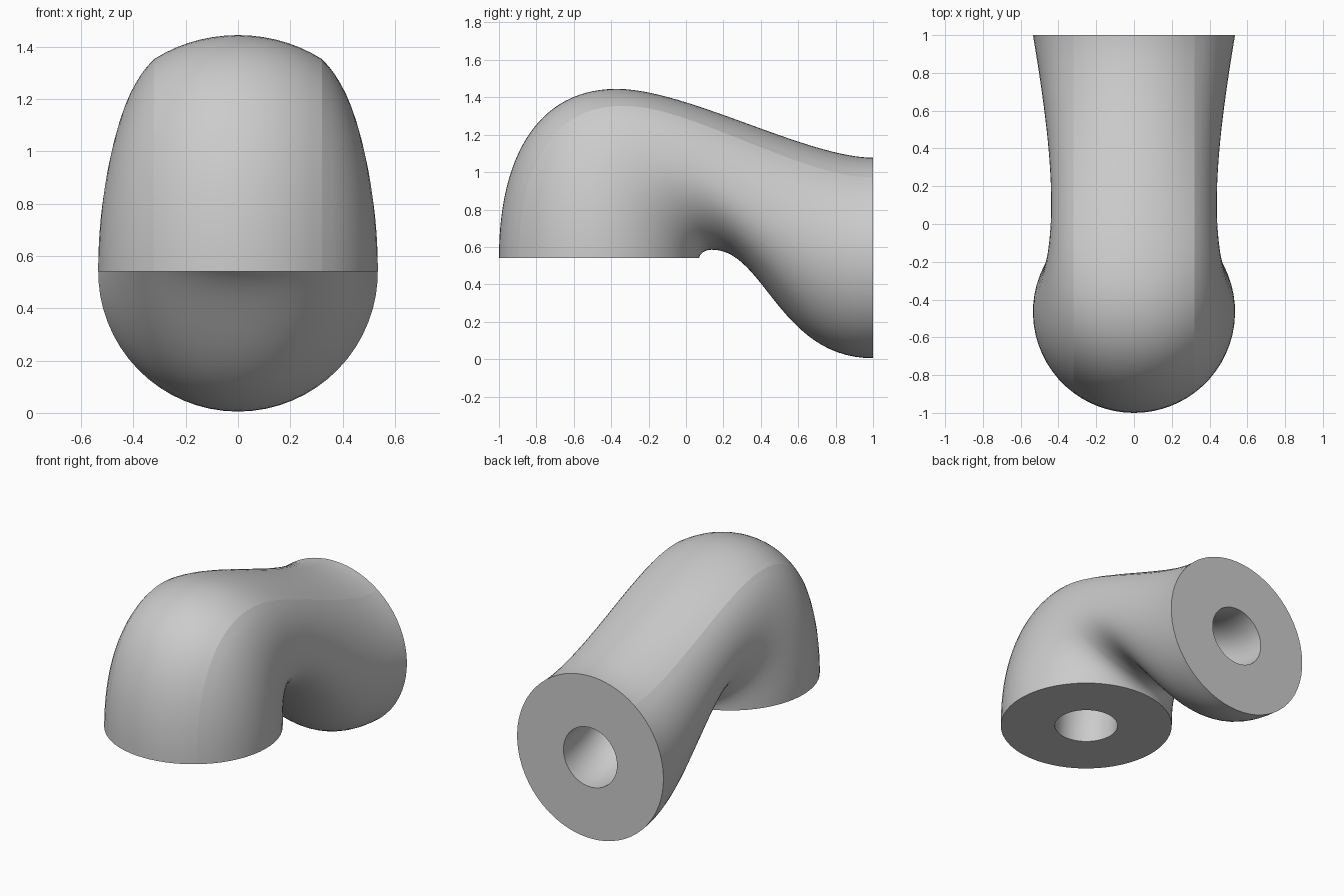
import bpy, bmesh, math
from mathutils import Vector

cube = bpy.data.objects.get("Cube")
if cube:
    bpy.data.objects.remove(cube, do_unlink=True)

R = 0.535              # radius of both round ends
BORE = 0.196           # radius of the hole
CREASE = math.asin(0.6)  # angle of the soft ridge beside the crown
STEPS = 28             # sections per half of the bend

# Rails as two joined cubic curves: (y, z) for the outer and inner side
OUTER = [[(-1, 0.54), (-1, 1.1), (-0.78, 1.445), (-0.37, 1.445)],
         [(-0.37, 1.445), (0, 1.445), (0.65, 1.077), (1, 1.077)]]
INNER = [[(0.07, 0.54), (0.075, 0.565), (0.1, 0.585), (0.14, 0.585)],
         [(0.14, 0.585), (0.42, 0.585), (0.5, 0.005), (1, 0.005)]]
# Half width along the bend
WIDTH = [[(R, 0), (R, 0), (0.475, 0), (0.45, 0)],
         [(0.45, 0), (0.415, 0), (0.465, 0), (R, 0)]]


def cubic(points, t):
    a, b, c, d = (Vector(p) for p in points)
    s = 1 - t
    return a * s**3 + b * (3 * s * s * t) + c * (3 * s * t * t) + d * t**3


def section_point(a, width, height):
    """Sideways offset and depth below the crown at angle a."""
    side = 1 if a >= 0 else -1
    a = abs(a)
    x, depth = R * math.sin(a), R * (1 - math.cos(a))
    edge_x, edge_d = R * math.sin(CREASE), R * (1 - math.cos(CREASE))
    if a > CREASE:
        depth = edge_d + (depth - edge_d) * (height - edge_d) / (2 * R - edge_d)
        if a < math.pi / 2:
            x = edge_x + (x - edge_x) * (width - edge_x) / (R - edge_x)
        else:
            x *= width / R
    return side * x, depth


# Angles round a section, mirrored left and right
half = [CREASE * i / 7 for i in range(8)]
half += [CREASE + (math.pi - CREASE) * i / 25 for i in range(1, 26)]
angles = half + [-a for a in half[-2:0:-1]]
count = len(angles)
crease_ids = (7, count - 7)

bm = bmesh.new()
skin, bore = [], []
for k in range(2 * STEPS + 1):
    seg = min(k // STEPS, 1)
    t = k / STEPS - seg
    top, low = cubic(OUTER[seg], t), cubic(INNER[seg], t)
    width = cubic(WIDTH[seg], t).x
    height = (low - top).length
    down = (low - top).normalized()
    middle = (top + low) / 2
    ring, hole = [], []
    for a in angles:
        x, depth = section_point(a, width, height)
        p = top + down * depth
        ring.append(bm.verts.new((x, p.x, p.y)))
        q = middle - down * (BORE * math.cos(a))
        hole.append(bm.verts.new((BORE * math.sin(a), q.x, q.y)))
    skin.append(ring)
    bore.append(hole)


def bridge(first, second, smooth):
    for i in range(count):
        j = (i + 1) % count
        face = bm.faces.new((first[i], first[j], second[j], second[i]))
        face.smooth = smooth


# Outer skin, bore and the two flat ring ends
for rings in (skin, bore):
    for first, second in zip(rings, rings[1:]):
        bridge(first, second, True)
for end in (0, -1):
    bridge(skin[end], bore[end], False)
bmesh.ops.recalc_face_normals(bm, faces=bm.faces)

# Sharp rims and crown ridges
for end in (0, -1):
    for ring in (skin[end], bore[end]):
        for i in range(count):
            bm.edges.get((ring[i], ring[(i + 1) % count])).smooth = False
for first, second in zip(skin, skin[1:]):
    for i in crease_ids:
        bm.edges.get((first[i], second[i])).smooth = False

mesh = bpy.data.meshes.new("pipe_bend")
bm.to_mesh(mesh)
bm.free()
pipe = bpy.data.objects.new("pipe_bend", mesh)
bpy.context.collection.objects.link(pipe)

grey = bpy.data.materials.new("light_grey")
grey.use_nodes = True
colour = (0.6, 0.6, 0.6, 1)
grey.diffuse_color = colour
grey.node_tree.nodes["Principled BSDF"].inputs["Base Color"].default_value = colour
mesh.materials.append(grey)
